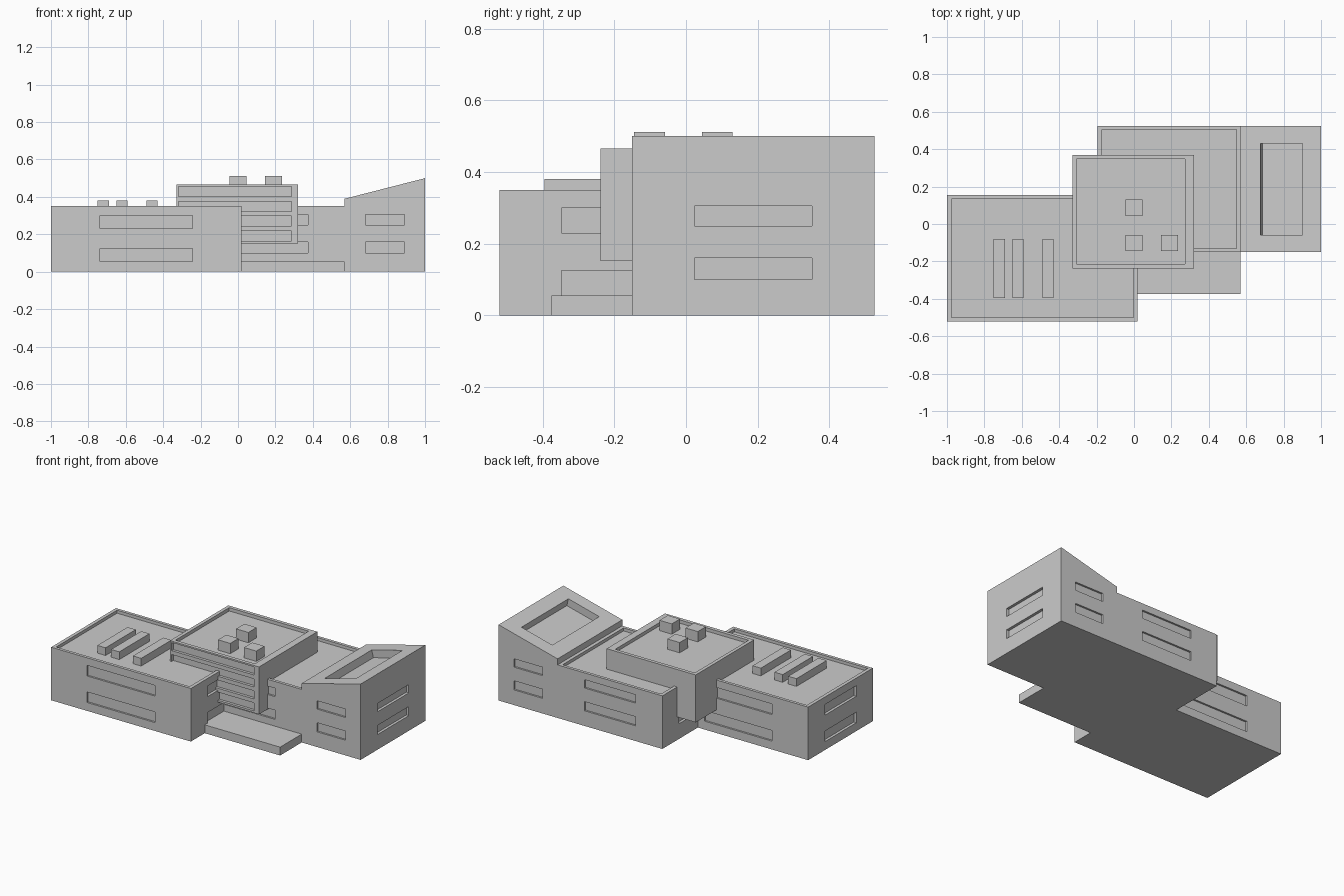
import bpy, bmesh

if "Cube" in bpy.data.objects:
    bpy.data.objects.remove(bpy.data.objects["Cube"])

grey = bpy.data.materials.new("light grey")
grey.use_nodes = True
grey.diffuse_color = (0.6, 0.6, 0.6, 1)
grey.node_tree.nodes["Principled BSDF"].inputs["Base Color"].default_value = (0.6, 0.6, 0.6, 1)


def prism(bm, profile, y0, y1):
    """Closed x-z outline extruded from y0 to y1."""
    face = bm.faces.new([bm.verts.new((x, y0, z)) for x, z in profile])
    out = bmesh.ops.extrude_face_region(bm, geom=[face])["geom"]
    for v in out:
        if isinstance(v, bmesh.types.BMVert):
            v.co.y = y1


def box(bm, x0, x1, y0, y1, z0, z1):
    prism(bm, [(x0, z0), (x1, z0), (x1, z1), (x0, z1)], y0, y1)


def finish(name, bm):
    bmesh.ops.recalc_face_normals(bm, faces=bm.faces[:])
    mesh = bpy.data.meshes.new(name)
    bm.to_mesh(mesh)
    bm.free()
    obj = bpy.data.objects.new(name, mesh)
    bpy.context.collection.objects.link(obj)
    mesh.materials.append(grey)
    return obj


def carve(obj, cutter_bm):
    """Subtract the cutter boxes from obj and keep the plain result."""
    cutter = finish(obj.name + "_cutter", cutter_bm)
    cutter.hide_render = True
    mod = obj.modifiers.new("recesses", 'BOOLEAN')
    mod.operation, mod.solver, mod.object = 'DIFFERENCE', 'EXACT', cutter
    graph = bpy.context.evaluated_depsgraph_get()
    mesh = bpy.data.meshes.new_from_object(obj.evaluated_get(graph))
    obj.modifiers.clear()
    obj.data = mesh
    bpy.data.objects.remove(cutter)


def windows(bm, x0, x1, y0, y1, rows, sides):
    """Window bands centred on the chosen sides, about half as long as the wall."""
    cx, cy = (x0 + x1) / 2, (y0 + y1) / 2
    hx, hy = (x1 - x0) * 0.243, (y1 - y0) * 0.243
    f, s = 0.012, 0.018
    for z0, z1 in rows:
        if "front" in sides:
            box(bm, cx - hx, cx + hx, y0 - f, y0 + f, z0, z1)
        if "back" in sides:
            box(bm, cx - hx, cx + hx, y1 - f, y1 + f, z0, z1)
        if "right" in sides:
            box(bm, x0 - s, x0 + s, cy - hy, cy + hy, z0, z1)
        if "left" in sides:
            box(bm, x1 - s, x1 + s, cy - hy, cy + hy, z0, z1)


def solid_box(name, *dims):
    bm = bmesh.new()
    box(bm, *dims)
    return finish(name, bm)


# Low flat-roofed wing
wing = solid_box("right_wing", -1, 0.02, -0.52, 0.155, 0, 0.35)
cut = bmesh.new()
box(cut, -0.977, -0.003, -0.5, 0.135, 0.33, 0.4)
windows(cut, -1, 0.02, -0.52, 0.155, [(0.055, 0.125), (0.23, 0.3)],
        ("front", "back", "right", "left"))
carve(wing, cut)

# Middle block
rows = [(0.1, 0.16), (0.25, 0.305)]
middle = solid_box("middle_block", -0.195, 0.57, -0.15, 0.525, 0, 0.35)
cut = bmesh.new()
box(cut, -0.172, 0.547, -0.13, 0.505, 0.33, 0.4)
windows(cut, -0.195, 0.57, -0.15, 0.525, rows, ("front", "back", "right"))
carve(middle, cut)

# End block with a sloping roof and a skylight sunk square to the slope
bm = bmesh.new()
prism(bm, [(0.57, 0), (1, 0), (1, 0.5), (0.57, 0.39)], -0.15, 0.525)
sloped = finish("sloped_block", bm)
cut = bmesh.new()
low, high = (0.675, 0.417), (0.9, 0.474)
dx, dz = 0.012, 0.048
prism(cut, [(low[0] + dx, low[1] - dz), (high[0] + dx, high[1] - dz),
            (high[0] - dx, high[1] + dz), (low[0] - dx, low[1] + dz)], -0.06, 0.43)
windows(cut, 0.57, 1, -0.15, 0.525, rows, ("front", "back", "left"))
carve(sloped, cut)

# Raised tower with long window bands on the front
tower = solid_box("tower", -0.33, 0.32, -0.238, 0.37, 0.152, 0.465)
cut = bmesh.new()
box(cut, -0.307, 0.273, -0.214, 0.347, 0.443, 0.5)
carve(tower, cut)
cut = bmesh.new()
for i in range(4):
    z = 0.165 + i * 0.079
    box(cut, -0.317, 0.285, -0.3, -0.22, z, z + 0.053)
carve(tower, cut)

# Entrance step
solid_box("entrance_step", 0.0, 0.57, -0.375, -0.14, 0, 0.055)

# Roof units
for i, (x, y) in enumerate([(0, 0.087), (0, -0.102), (0.19, -0.102)]):
    solid_box(f"tower_roof_unit_{i + 1}", x - 0.045, x + 0.045,
              y - 0.043, y + 0.043, 0.43, 0.511)
for i, x in enumerate([-0.72, -0.62, -0.46]):
    solid_box(f"wing_roof_duct_{i + 1}", x - 0.03, x + 0.03, -0.395, -0.08, 0.32, 0.381)
